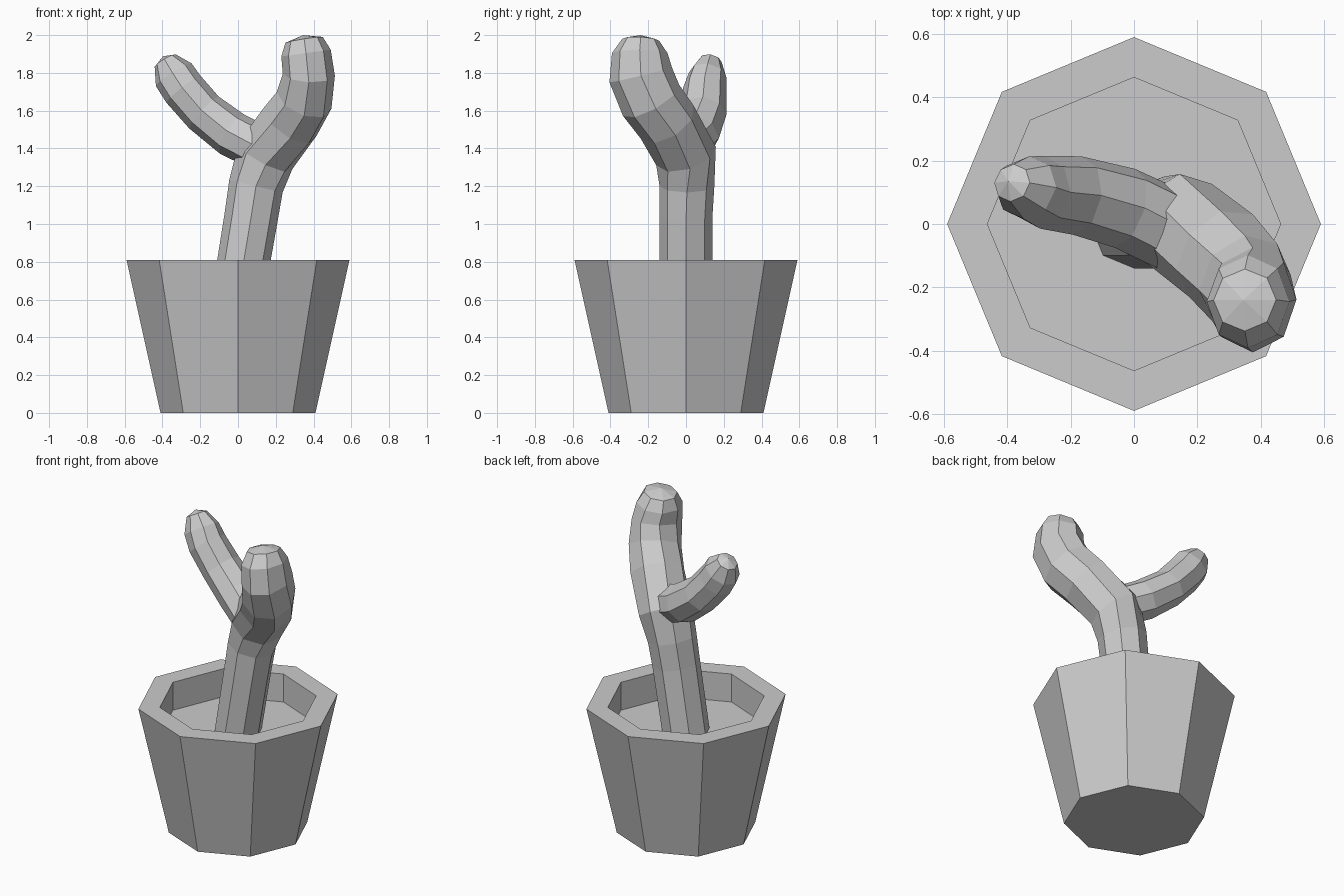
import bpy, bmesh, math
from mathutils import Vector

if "Cube" in bpy.data.objects:
    bpy.data.objects.remove(bpy.data.objects["Cube"])


def finish(bm, name):
    bmesh.ops.recalc_face_normals(bm, faces=bm.faces)
    me = bpy.data.meshes.new(name)
    bm.to_mesh(me)
    bm.free()
    ob = bpy.data.objects.new(name, me)
    bpy.context.collection.objects.link(ob)
    return ob


def skin(bm, rings):
    for a, b in zip(rings, rings[1:]):
        n = len(a)
        for i in range(n):
            bm.faces.new((a[i], a[(i + 1) % n], b[(i + 1) % n], b[i]))


def tube(name, stations, ref, tip, n=8):
    """Skin rings (x, y, z, radius_u, radius_v) set square to the path, closed by a tip point."""
    bm = bmesh.new()
    pts = [Vector(s[:3]) for s in stations] + [Vector(tip)]
    rings = []
    for k, s in enumerate(stations):
        t = (pts[k + 1] - pts[max(k - 1, 0)]).normalized()
        if k == 0 and ref.x:
            t = Vector((0, 0, 1))
        u = (ref - t * ref.dot(t)).normalized()
        v = t.cross(u)
        rings.append([bm.verts.new(pts[k] + u * s[3] * math.cos(2 * math.pi * i / n)
                                   + v * s[4] * math.sin(2 * math.pi * i / n)) for i in range(n)])
    skin(bm, rings)
    bm.faces.new(rings[0])
    end = bm.verts.new(tip)
    for i in range(n):
        bm.faces.new((rings[-1][i], rings[-1][(i + 1) % n], end))
    return finish(bm, name)


# Octagonal pot with thick rim and soil surface
bm = bmesh.new()
rings = [[bm.verts.new((r * math.cos(i * math.pi / 4), r * math.sin(i * math.pi / 4), z))
          for i in range(8)]
         for r, z in ((0.41, 0), (0.59, 0.81), (0.463, 0.81), (0.463, 0.63))]
skin(bm, rings)
bm.faces.new(rings[0])
bm.faces.new(rings[-1])
finish(bm, "pot")

# Main cactus stem
stem = tube("cactus", [
    (0.00, 0.00, 0.62, 0.14, 0.14),
    (0.07, 0.00, 1.04, 0.142, 0.14),
    (0.095, 0.005, 1.20, 0.145, 0.145),
    (0.145, 0.00, 1.36, 0.16, 0.165),
    (0.275, -0.10, 1.54, 0.165, 0.165),
    (0.35, -0.185, 1.655, 0.153, 0.17),
    (0.375, -0.24, 1.79, 0.138, 0.17),
    (0.36, -0.245, 1.905, 0.132, 0.147),
    (0.35, -0.24, 1.975, 0.10, 0.098),
], Vector((1, 0, 0)), (0.345, -0.24, 2.0))

# Side arm, merged into the stem
arm = tube("side_arm", [
    (0.12, -0.02, 1.40, 0.13, 0.12),
    (-0.03, 0.05, 1.475, 0.13, 0.122),
    (-0.18, 0.09, 1.59, 0.125, 0.115),
    (-0.29, 0.10, 1.715, 0.115, 0.115),
    (-0.34, 0.115, 1.79, 0.10, 0.112),
    (-0.385, 0.13, 1.865, 0.06, 0.065),
], Vector((0, 1, 0)), (-0.397, 0.135, 1.888))
mod = stem.modifiers.new("join_arm", 'BOOLEAN')
mod.operation = 'UNION'
mod.solver = 'EXACT'
mod.object = arm
bpy.context.view_layer.objects.active = stem
bpy.ops.object.modifier_apply(modifier=mod.name)
bpy.data.objects.remove(arm)
